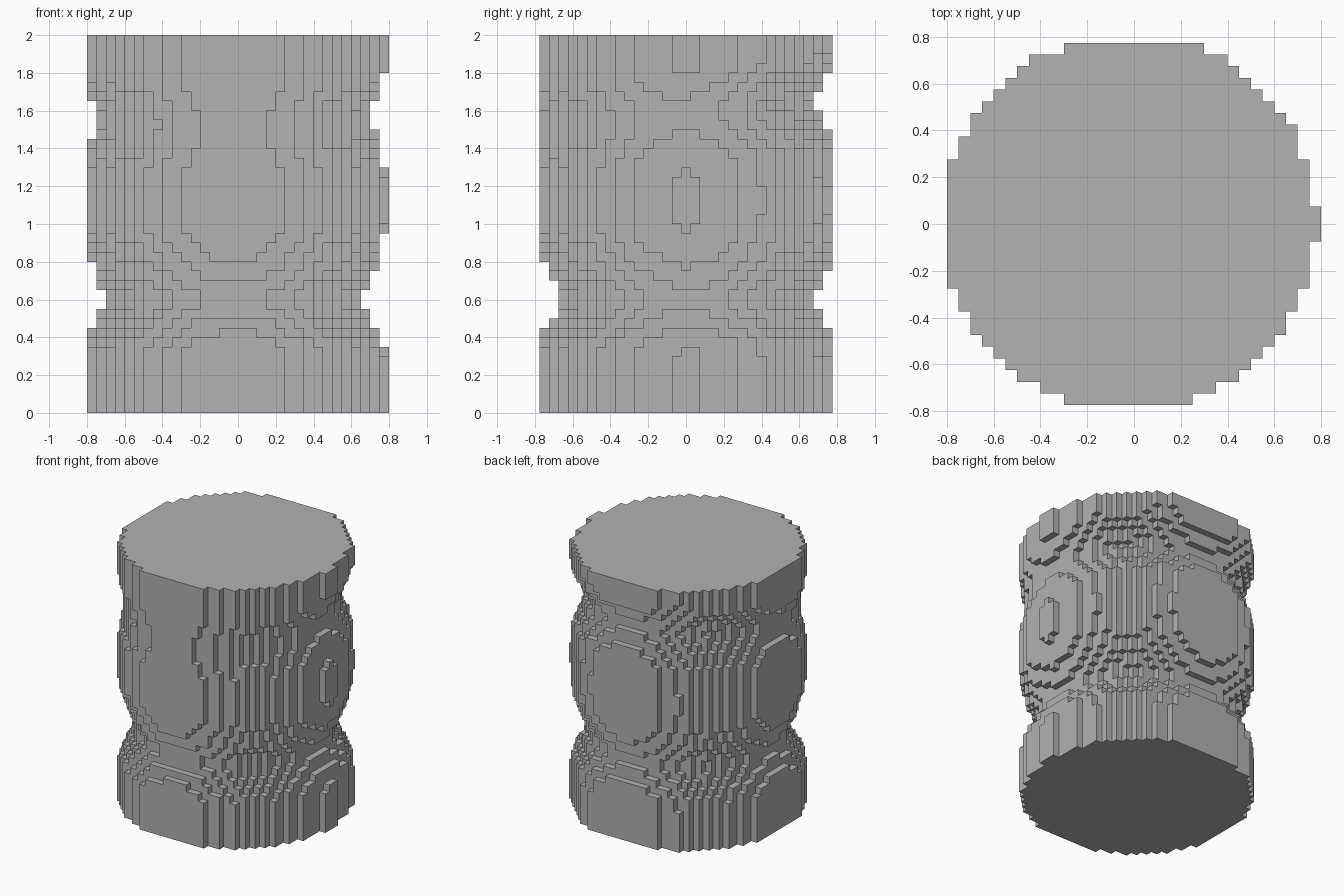
import bpy
import bmesh
import math

cube = bpy.data.objects.get("Cube")
if cube:
    bpy.data.objects.remove(cube, do_unlink=True)

STEP = 0.05
NX, NY, NZ = 32, 31, 40
CX, CY, RADIUS = -0.0225, 0.006, 0.8026

# Groove profiles: height (or height offset), depth
LOWER = [(0.3, 0), (0.36, 0.008), (0.45, 0.052), (0.53, 0.1), (0.6, 0.128),
         (0.67, 0.1), (0.78, 0.052), (0.95, 0.005), (1.08, 0)]
UPPER = [(-0.45, 0), (-0.25, 0.08), (-0.15, 0.46), (-0.06, 0.86), (0, 1),
         (0.06, 0.86), (0.15, 0.46), (0.21, 0.06), (0.26, 0)]


def sample(profile, t):
    for (a, u), (b, v) in zip(profile, profile[1:]):
        if a <= t <= b:
            return u + (v - u) * (t - a) / (b - a)
    return 0.0


def filled(i, j, k):
    """Whether a cell lies inside the grooved column."""
    if not (0 <= i < NX and 0 <= j < NY and 0 <= k < NZ):
        return False
    x = (i + 0.5 - NX / 2) * STEP - CX
    y = (j + 0.5 - NY / 2) * STEP - CY
    z = (k + 0.5) * STEP
    r = math.hypot(x, y)
    if r < 0.6:
        return True
    # The upper groove is tilted, and deeper towards the back
    back = y / r
    upper = (0.075 + 0.048 * back) * sample(UPPER, z - 1.575 - 0.07 * back)
    return r <= RADIUS - sample(LOWER, z) - upper


# Stepped column: keep only the cell sides that face open space
cells = {(i, j, k) for i in range(NX) for j in range(NY) for k in range(NZ)
         if filled(i, j, k)}
bm = bmesh.new()
corners = {}


def corner(p):
    if p not in corners:
        corners[p] = bm.verts.new(((p[0] - NX / 2) * STEP,
                                   (p[1] - NY / 2) * STEP, p[2] * STEP))
    return corners[p]


for cell in sorted(cells):
    for axis in range(3):
        for side in (0, 1):
            neighbour = list(cell)
            neighbour[axis] += 2 * side - 1
            if tuple(neighbour) in cells:
                continue
            loop = []
            for a, b in ((0, 0), (1, 0), (1, 1), (0, 1)):
                p = list(cell)
                p[axis] += side
                p[(axis + 1) % 3] += a
                p[(axis + 2) % 3] += b
                loop.append(corner(tuple(p)))
            bm.faces.new(loop if side else loop[::-1])

mesh = bpy.data.meshes.new("stepped_column")
bm.to_mesh(mesh)
bm.free()

# Plain grey surface
grey = bpy.data.materials.new("plain_grey")
grey.use_nodes = True
colour = (0.445, 0.445, 0.445, 1)
grey.diffuse_color = colour
for node in grey.node_tree.nodes:
    if node.type == 'BSDF_PRINCIPLED':
        node.inputs["Base Color"].default_value = colour
mesh.materials.append(grey)

column = bpy.data.objects.new("stepped_column", mesh)
bpy.context.collection.objects.link(column)
